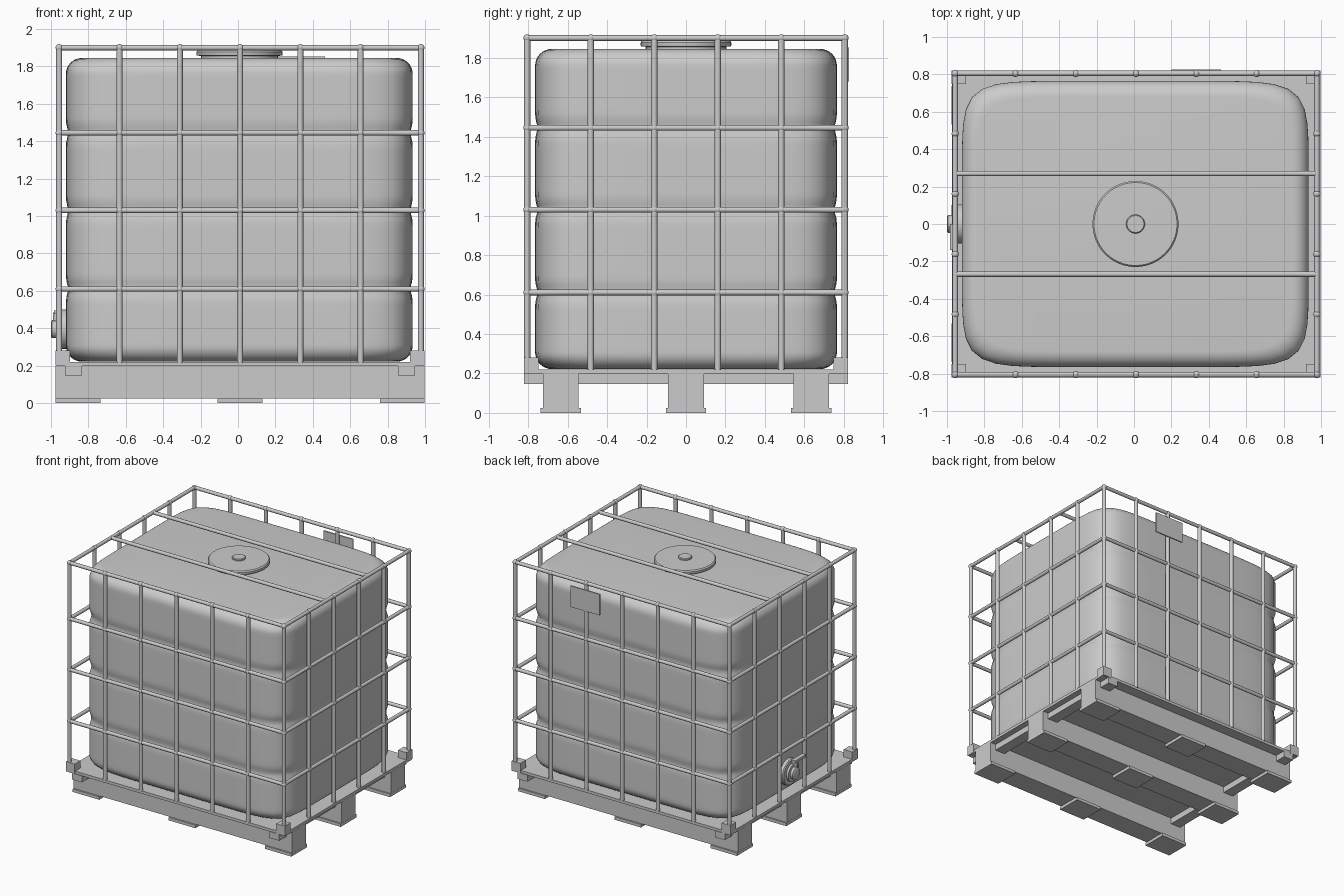
import bpy, bmesh, math
from mathutils import Vector

if "Cube" in bpy.data.objects:
    bpy.data.objects.remove(bpy.data.objects["Cube"])

CX = 0.011           # centre of pallet and cage in x
HX, HY = 0.967, 0.805  # cage half sizes


def finish(name, bm, smooth=False):
    bmesh.ops.recalc_face_normals(bm, faces=bm.faces)
    me = bpy.data.meshes.new(name)
    bm.to_mesh(me)
    bm.free()
    ob = bpy.data.objects.new(name, me)
    bpy.context.collection.objects.link(ob)
    if smooth:
        bpy.ops.object.select_all(action='DESELECT')
        ob.select_set(True)
        bpy.context.view_layer.objects.active = ob
        bpy.ops.object.shade_smooth_by_angle(angle=math.radians(35))
    return ob


def add_box(bm, lo, hi):
    lo, hi = Vector(lo), Vector(hi)
    vs = bmesh.ops.create_cube(bm, size=1)["verts"]
    for v in vs:
        v.co = (lo + hi) / 2 + v.co * (hi - lo)


def add_tube(bm, a, b, r, n=12):
    a, b = Vector(a), Vector(b)
    d = b - a
    vs = bmesh.ops.create_cone(bm, cap_ends=True, segments=n, radius1=r,
                               radius2=r, depth=d.length)["verts"]
    q = d.to_track_quat('Z', 'Y')
    for v in vs:
        v.co = (a + b) / 2 + q @ v.co


def add_ball(bm, p, r):
    vs = bmesh.ops.create_uvsphere(bm, u_segments=12, v_segments=8, radius=r)["verts"]
    bmesh.ops.translate(bm, verts=vs, vec=p)


def loft(bm, rings):
    rows = [[bm.verts.new(p) for p in ring] for ring in rings]
    n = len(rows[0])
    for a, b in zip(rows, rows[1:]):
        for i in range(n):
            j = (i + 1) % n
            bm.faces.new((a[i], a[j], b[j], b[i]))
    bm.faces.new(rows[0])
    bm.faces.new(rows[-1])


def add_turned(bm, profile, origin, axis='Z', n=48):
    # profile of (radius, height) turned about z, or about -x
    o = Vector(origin)
    rings = []
    for r, h in profile:
        ring = []
        for i in range(n):
            t = 2 * math.pi * i / n
            u, v = r * math.cos(t), r * math.sin(t)
            ring.append(o + (Vector((u, v, h)) if axis == 'Z' else Vector((-h, u, v))))
        rings.append(ring)
    loft(bm, rings)


# pallet: deck, cross beams, runners and feet
bm = bmesh.new()
add_box(bm, (CX - 0.985, -0.815, 0.197), (CX + 0.985, 0.815, 0.22))
finish("pallet_deck", bm)
bm = bmesh.new()
for s in (-1, 1):
    x = CX + s * 0.89
    add_box(bm, (x - 0.045, -0.82, 0.147), (x + 0.045, 0.82, 0.2))
finish("pallet_cross_beams", bm)
bm = bmesh.new()
feet = bmesh.new()
for y in (-0.635, 0, 0.635):
    add_box(bm, (CX - 0.986, y - 0.09, 0.025), (CX + 0.986, y + 0.09, 0.198))
    for x in (-0.867, 0, 0.867):
        add_box(feet, (CX + x - 0.12, y - 0.102, 0), (CX + x + 0.12, y + 0.102, 0.025))
finish("pallet_runners", bm)
finish("pallet_feet", feet)

# corner blocks holding the cage posts
bm = bmesh.new()
for sx in (-1, 1):
    for sy in (-1, 1):
        c = Vector((CX + sx * 0.948, sy * 0.785, 0.24))
        h = Vector((0.039, 0.037, 0.04))
        add_box(bm, c - h, c + h)
finish("corner_blocks", bm)

# tank: rounded plan, soft top and bottom edges, slight pinch at each rail
RAILS = (0.61, 1.03, 1.445)
Z0, Z1, R = 0.222, 1.845, 0.085
prof = []
for i in range(9):
    t = i / 8 * math.pi / 2
    prof.append((Z0 + R * (1 - math.cos(t)), R * (1 - math.sin(t))))
for i in range(1, 60):
    z = Z0 + R + (Z1 - Z0 - 2 * R) * i / 60
    pinch = sum(0.012 * math.exp(-((z - k) / 0.035) ** 2) for k in RAILS)
    prof.append((z, pinch))
for i in range(8, -1, -1):
    t = i / 8 * math.pi / 2
    prof.append((Z1 - R * (1 - math.cos(t)), R * (1 - math.sin(t))))


def plan(a, b, z, n=96, e=8):
    pts = []
    for i in range(n):
        t = 2 * math.pi * (i + 0.5) / n
        c, s = math.cos(t), math.sin(t)
        k = (abs(c) ** e + abs(s) ** e) ** (-1 / e)
        pts.append((0.007 + a * c * k, b * s * k, z))
    return pts


bm = bmesh.new()
loft(bm, [plan(0.927 - d, 0.765 - d, z) for z, d in prof])
finish("tank", bm, True)

# filler lid with neck and knob
bm = bmesh.new()
add_turned(bm, [(0.205, 1.83), (0.205, 1.856), (0.228, 1.858), (0.23, 1.863),
                (0.23, 1.878), (0.222, 1.887), (0.05, 1.888), (0.05, 1.897),
                (0.045, 1.902)], (0.008, 0, 0))
finish("tank_lid", bm, True)

# cage posts, rails, joints and top bars
xs = [CX - HX + 2 * HX * i / 6 for i in range(7)]
ys = [-HY + 2 * HY * i / 5 for i in range(6)]
posts = [(x, s * HY) for x in xs for s in (-1, 1)]
posts += [(CX + s * HX, y) for y in ys[1:-1] for s in (-1, 1)]
ZT = 1.9
bm = bmesh.new()
joints = bmesh.new()
for x, y in posts:
    add_tube(bm, (x, y, 0.215), (x, y, ZT), 0.016)
    for z in RAILS + (ZT,):
        add_ball(joints, (x, y, z), 0.0195)
finish("cage_posts", bm, True)
finish("cage_joints", joints, True)
bm = bmesh.new()
for z in RAILS + (ZT,):
    for s in (-1, 1):
        add_tube(bm, (CX - HX, s * HY, z), (CX + HX, s * HY, z), 0.0145)
        add_tube(bm, (CX + s * HX, -HY, z), (CX + s * HX, HY, z), 0.0145)
finish("cage_rails", bm, True)
bm = bmesh.new()
for y in (-0.268, 0.27):
    add_tube(bm, (CX - HX, y, ZT), (CX + HX, y, ZT), 0.0145)
finish("cage_top_bars", bm, True)

# plate on the back of the cage
bm = bmesh.new()
add_box(bm, (0.2, 0.816, 1.68), (0.465, 0.826, 1.852))
finish("back_plate", bm)

# outlet valve on the left side
bm = bmesh.new()
add_turned(bm, [(0.105, 0), (0.105, 0.035), (0.098, 0.042), (0.07, 0.044),
                (0.07, 0.062), (0.048, 0.064), (0.048, 0.085), (0.04, 0.09)],
           (-0.91, 0, 0.395), 'X', 32)
finish("outlet_valve", bm, True)
bm = bmesh.new()
add_tube(bm, (-0.968, -0.02, 0.44), (-0.968, -0.02, 0.485), 0.02)
add_box(bm, (-0.985, -0.14, 0.475), (-0.95, 0.0, 0.495))
finish("valve_handle", bm)
